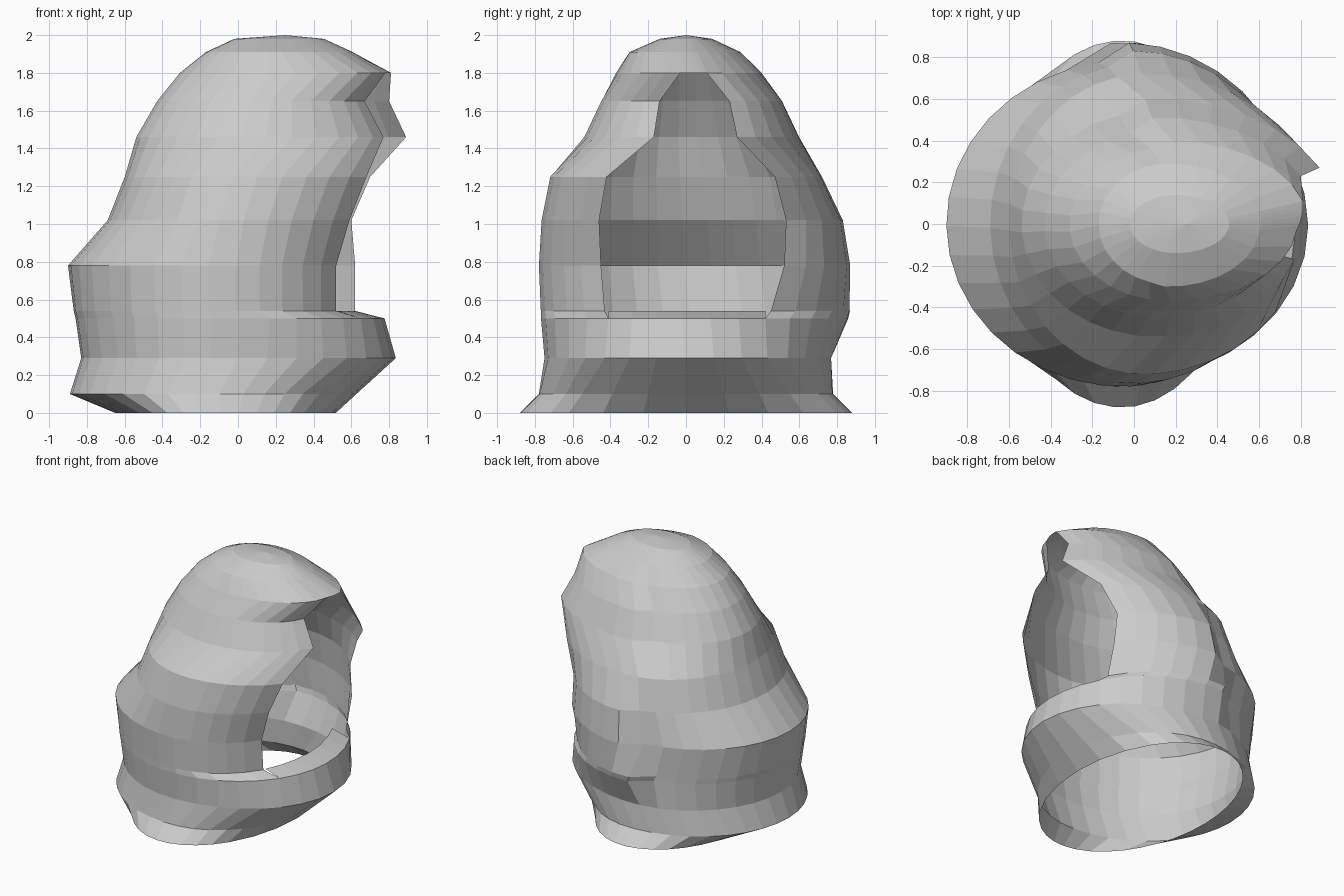
import bpy, bmesh
from math import asin, cos, sin, pi

if "Cube" in bpy.data.objects:
    bpy.data.objects.remove(bpy.data.objects["Cube"])

# Hood levels: z, centre x, back x, -y reach, +y reach, then the two
# opening-edge points (x, y) on the -y side and on the +y side
LEVELS = [
    (0.00, -0.06, -0.65, 0.88, 0.88, 0.35, -0.62, 0.35, 0.62),
    (0.10, -0.05, -0.89, 0.78, 0.78, 0.43, -0.55, 0.43, 0.55),
    (0.29, -0.05, -0.83, 0.75, 0.77, 0.68, -0.43, 0.68, 0.43),
    (0.50, -0.05, -0.86, 0.77, 0.86, 0.65, -0.41, 0.67, 0.42),
    (0.54, -0.05, -0.87, 0.77, 0.87, 0.52, -0.43, 0.62, 0.45),
    (0.78, -0.05, -0.90, 0.78, 0.87, 0.52, -0.45, 0.62, 0.52),
    (1.02, 0.00, -0.69, 0.765, 0.83, 0.59, -0.46, 0.60, 0.53),
    (1.25, 0.05, -0.60, 0.72, 0.72, 0.68, -0.42, 0.70, 0.47),
    (1.46, 0.10, -0.54, 0.54, 0.60, 0.77, -0.17, 0.89, 0.27),
    (1.65, 0.13, -0.43, 0.45, 0.51, 0.67, -0.14, 0.80, 0.23),
    (1.80, 0.17, -0.31, 0.37, 0.40, 0.78, -0.03, 0.81, 0.11),
    (1.91, 0.17, -0.17, 0.30, 0.29, 0.60, -0.05, 0.60, 0.06),
    (1.98, 0.20, -0.02, 0.14, 0.14, 0.45, -0.03, 0.45, 0.03),
]
BACK, FRONT = 28, 6      # segments round the back and across the front
CLOSED_LOW, CLOSED_HIGH = 3, 10   # levels at and beyond these close at the front


def level_points(level):
    """Back arc from the +y edge round to the -y edge, then the front arc."""
    z, cx, back, low, high, xl, yl, xh, yh = level
    a_high, a_low = asin(yh / high), asin(yl / low)
    front_high, front_low = (xh - cx) / cos(a_high), (xl - cx) / cos(a_low)

    def point(t, front):
        c, s = cos(t), sin(t)
        side = high if s > 0 else low
        if z > 0.4 and c < -0.1:      # +y lock steps out from the back
            side = min(high, low)
        return (cx + c * (front if c > 0 else cx - back), s * side, z)

    start, end = a_high, 2 * pi + a_low
    arc = []
    for i in range(BACK + 1):
        t = start + (end - start) * i / BACK
        arc.append(point(t, front_high if t < pi else front_low))
    bow = []
    for i in range(1, FRONT):
        f = i / FRONT
        bow.append(point(a_low + (a_high - a_low) * f,
                         front_low + (front_high - front_low) * f))
    return arc + bow


def make_object(name, bm):
    bmesh.ops.recalc_face_normals(bm, faces=bm.faces)
    mesh = bpy.data.meshes.new(name)
    bm.to_mesh(mesh)
    bm.free()
    obj = bpy.data.objects.new(name, mesh)
    bpy.context.collection.objects.link(obj)
    return obj


# Draped hood shell, open underneath and at the face
bm = bmesh.new()
rings = []
for i, level in enumerate(LEVELS):
    pts = level_points(level)
    if CLOSED_LOW < i < CLOSED_HIGH:
        pts = pts[:BACK + 1]
    rings.append([bm.verts.new(p) for p in pts])
for a, b in zip(rings, rings[1:]):
    closed = len(a) == len(b) == BACK + FRONT
    for i in range(BACK + FRONT if closed else BACK):
        j = (i + 1) % len(a)
        bm.faces.new((a[i], a[j], b[j], b[i]))
# Crown fan
tip = bm.verts.new((0.25, 0, 2.0))
crown = rings[-1]
for i in range(len(crown)):
    bm.faces.new((crown[i], crown[(i + 1) % len(crown)], tip))
make_object("hood_shell", bm)

# Inward lip along the top of the front collar
bm = bmesh.new()
pts = level_points(LEVELS[CLOSED_LOW])
outer = pts[BACK:] + [pts[0]]
lip = [(bm.verts.new(p), bm.verts.new((0.62 - 0.1 * (p[1] / 0.42) ** 2, p[1], 0.54)))
       for p in outer]
for (a, b), (c, d) in zip(lip, lip[1:]):
    bm.faces.new((a, c, d, b))
make_object("collar_lip", bm)
